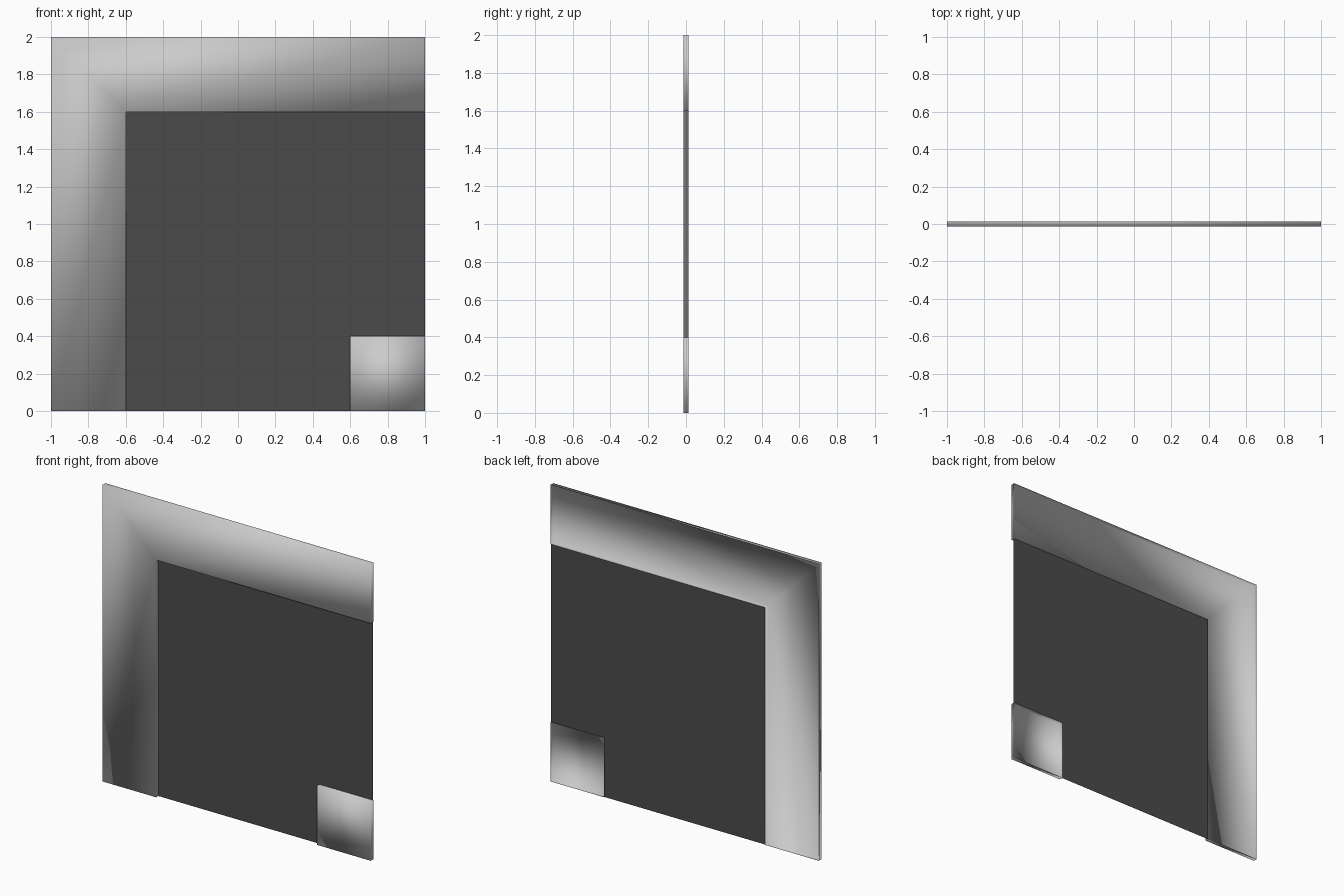
import bpy, bmesh

if "Cube" in bpy.data.objects:
    bpy.data.objects.remove(bpy.data.objects["Cube"])

FRONT, BACK, PANE_Y = -0.014, 0.014, 0.009


def sheet(name, outline, wall=None, smooth=True):
    """Flat (x, z) outline at FRONT or PANE_Y; optional rim walls back to BACK."""
    bm = bmesh.new()
    y = FRONT if wall else PANE_Y
    face = bm.faces.new([bm.verts.new((x, y, z)) for x, z in outline])
    if wall:
        edges = list(face.edges)
        ext = bmesh.ops.extrude_edge_only(bm, edges=edges)
        moved = [v for v in ext["geom"] if isinstance(v, bmesh.types.BMVert)]
        bmesh.ops.translate(bm, verts=moved, vec=(0, BACK - FRONT, 0))
        bmesh.ops.recalc_face_normals(bm, faces=bm.faces)
    # Front face must look towards -y
    bm.normal_update()
    if face.normal.y > 0:
        bmesh.ops.reverse_faces(bm, faces=bm.faces)
    # Split the L shapes into simple pieces
    bmesh.ops.triangulate(bm, faces=[f for f in bm.faces if len(f.verts) > 4])
    for f in bm.faces:
        f.smooth = smooth
    me = bpy.data.meshes.new(name)
    bm.to_mesh(me)
    bm.free()
    ob = bpy.data.objects.new(name, me)
    bpy.context.collection.objects.link(ob)
    return ob


# L-shaped border: left and top, open at the back
sheet("border_frame", [(-1, 0), (-0.6, 0), (-0.6, 1.6), (1, 1.6), (1, 2), (-1, 2)], wall=True)

# Small square in the lower right corner, open at the back
sheet("corner_block", [(0.6, 0), (1, 0), (1, 0.4), (0.6, 0.4)], wall=True)

# Dark recessed pane
pane = sheet("dark_pane", [(-0.6, 0), (0.6, 0), (0.6, 0.4), (1, 0.4), (1, 1.6), (-0.6, 1.6)], smooth=False)
mat = bpy.data.materials.new("dark_grey")
mat.diffuse_color = (0.07, 0.07, 0.07, 1)
mat.use_nodes = True
mat.node_tree.nodes["Principled BSDF"].inputs["Base Color"].default_value = mat.diffuse_color
pane.data.materials.append(mat)
